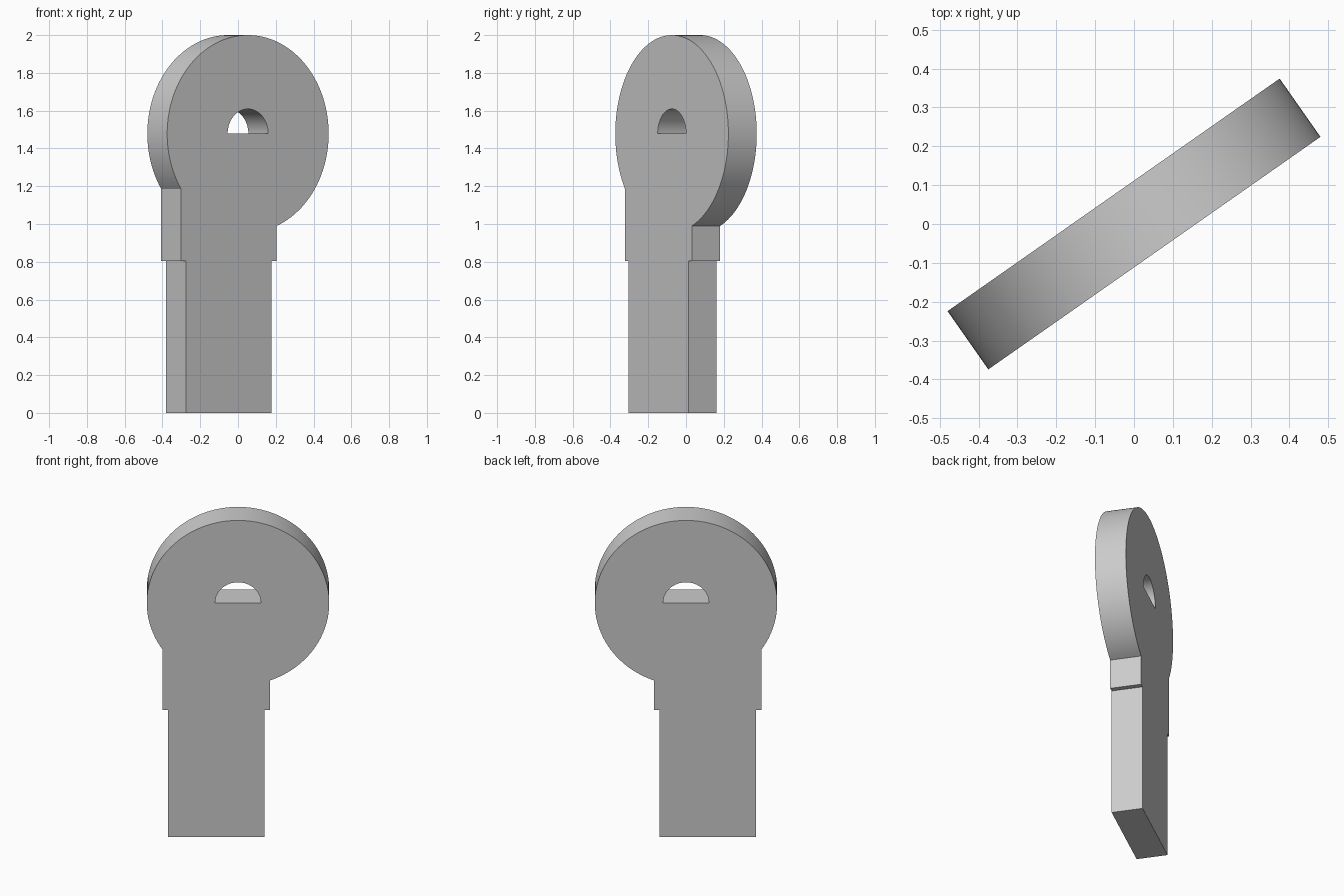
import bpy, bmesh
from math import sin, cos, acos, asin, pi, radians

# Remove the default cube
cube = bpy.data.objects.get("Cube")
if cube:
    bpy.data.objects.remove(cube, do_unlink=True)

RADIUS, THICKNESS = 0.522, 0.183
CENTRE_Z = 2 - RADIUS
HOLE_RADIUS = 0.131
COLLAR_Z = 0.803
COLLAR = (-0.433, 0.184)
SHANK = (-0.4, 0.153)


def arc(radius, start, end, steps):
    """Points on an arc around the centre of the round head."""
    angles = [start + (end - start) * i / steps for i in range(steps + 1)]
    return [(radius * cos(a), CENTRE_Z + radius * sin(a)) for a in angles]


def add_loop(curve, points):
    spline = curve.splines.new('POLY')
    spline.points.add(len(points) - 1)
    for p, (x, y) in zip(spline.points, points):
        p.co = (x, y, 0, 1)
    spline.use_cyclic_u = True


# Grey material
grey = bpy.data.materials.new("grey")
grey.use_nodes = True
grey.diffuse_color = (0.6, 0.6, 0.6, 1)
grey.node_tree.nodes["Principled BSDF"].inputs["Base Color"].default_value = (0.6, 0.6, 0.6, 1)

# Outline: round head running into the offset collar and shank
start = -acos(COLLAR[1] / RADIUS)
end = pi + asin((CENTRE_Z - 1.186) / RADIUS)
outline = arc(RADIUS, start, end, 96)
outline[-1] = (COLLAR[0], outline[-1][1])
outline += [(COLLAR[0], COLLAR_Z), (SHANK[0], COLLAR_Z), (SHANK[0], 0),
            (SHANK[1], 0), (SHANK[1], COLLAR_Z), (COLLAR[1], COLLAR_Z)]

# Flat plate with a half-round hole through the head
curve = bpy.data.curves.new("key_plate", 'CURVE')
curve.dimensions = '2D'
curve.fill_mode = 'BOTH'
curve.extrude = THICKNESS / 2
add_loop(curve, outline)
add_loop(curve, arc(HOLE_RADIUS, 0, pi, 32))
plate = bpy.data.objects.new("key_plate", curve)
bpy.context.collection.objects.link(plate)
curve.materials.append(grey)

# Stand it up, turned about the vertical
plate.rotation_euler = (radians(90), 0, radians(35))
bpy.ops.object.select_all(action='DESELECT')
plate.select_set(True)
bpy.context.view_layer.objects.active = plate
bpy.ops.object.convert(target='MESH')

# Weld the caps to the rim and shade the round parts smooth
bm = bmesh.new()
bm.from_mesh(plate.data)
bmesh.ops.remove_doubles(bm, verts=bm.verts, dist=0.0001)
bmesh.ops.recalc_face_normals(bm, faces=bm.faces)
bm.to_mesh(plate.data)
bm.free()
bpy.ops.object.shade_smooth_by_angle(angle=radians(30))
